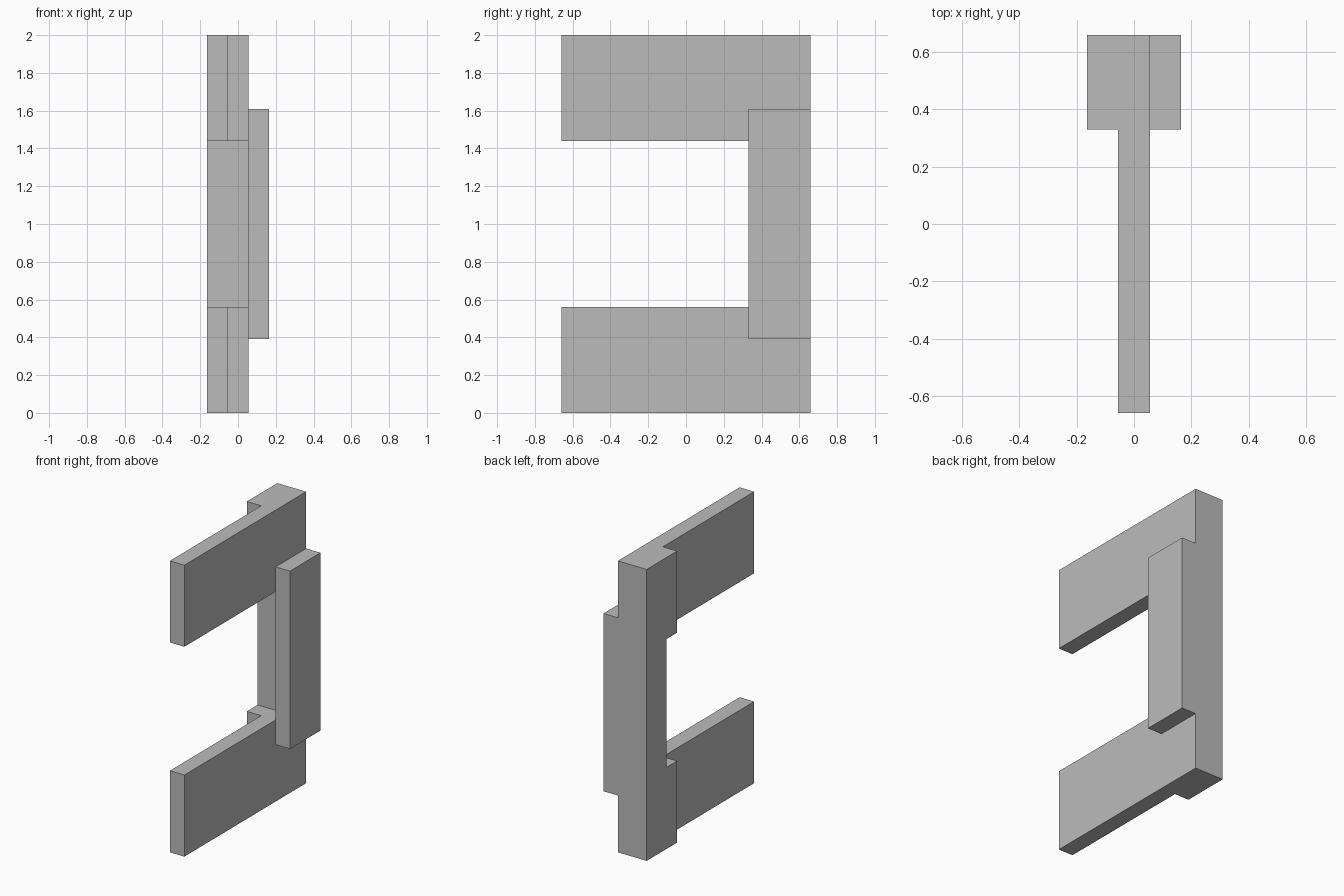
import bpy
import bmesh

if "Cube" in bpy.data.objects:
    bpy.data.objects.remove(bpy.data.objects["Cube"], do_unlink=True)

# Single plain grey material
grey = bpy.data.materials.new("plain_grey")
grey.use_nodes = True
colour = (0.5, 0.5, 0.5, 1)
grey.diffuse_color = colour
grey.node_tree.nodes["Principled BSDF"].inputs["Base Color"].default_value = colour

# Shared plan dimensions
OUT, IN = 0.164, 0.055          # half width overall, half board thickness
FRONT, STEP, POST, BACK = -0.66, 0.33, 0.445, 0.66
HEIGHT, ARM = 2.0, 0.56


def prism(name, outline, z0, z1):
    """Extrude a plan outline straight up from z0 to z1."""
    bm = bmesh.new()
    face = bm.faces.new([bm.verts.new((x, y, z0)) for x, y in outline])
    top = bmesh.ops.extrude_face_region(bm, geom=[face])["geom"]
    verts = [v for v in top if isinstance(v, bmesh.types.BMVert)]
    bmesh.ops.translate(bm, verts=verts, vec=(0, 0, z1 - z0))
    bmesh.ops.recalc_face_normals(bm, faces=bm.faces)
    mesh = bpy.data.meshes.new(name)
    bm.to_mesh(mesh)
    bm.free()
    mesh.materials.append(grey)
    obj = bpy.data.objects.new(name, mesh)
    bpy.context.collection.objects.link(obj)
    return obj


def rect(x0, x1, y0, y1):
    return [(x0, y0), (x1, y0), (x1, y1), (x0, y1)]


# Arms: long board with a thickened block at the back
arm_outline = [(-IN, FRONT), (IN, FRONT), (IN, BACK),
               (-OUT, BACK), (-OUT, STEP), (-IN, STEP)]
prism("lower_arm", arm_outline, 0, ARM)
prism("upper_arm", arm_outline, HEIGHT - ARM, HEIGHT)

# Slimmer post joining the arms
prism("back_post", rect(-OUT, IN, POST, BACK), ARM, HEIGHT - ARM)

# Plate fixed to the left face, lapping both arms
prism("side_plate", rect(IN, OUT, STEP, BACK), 0.39, HEIGHT - 0.39)
